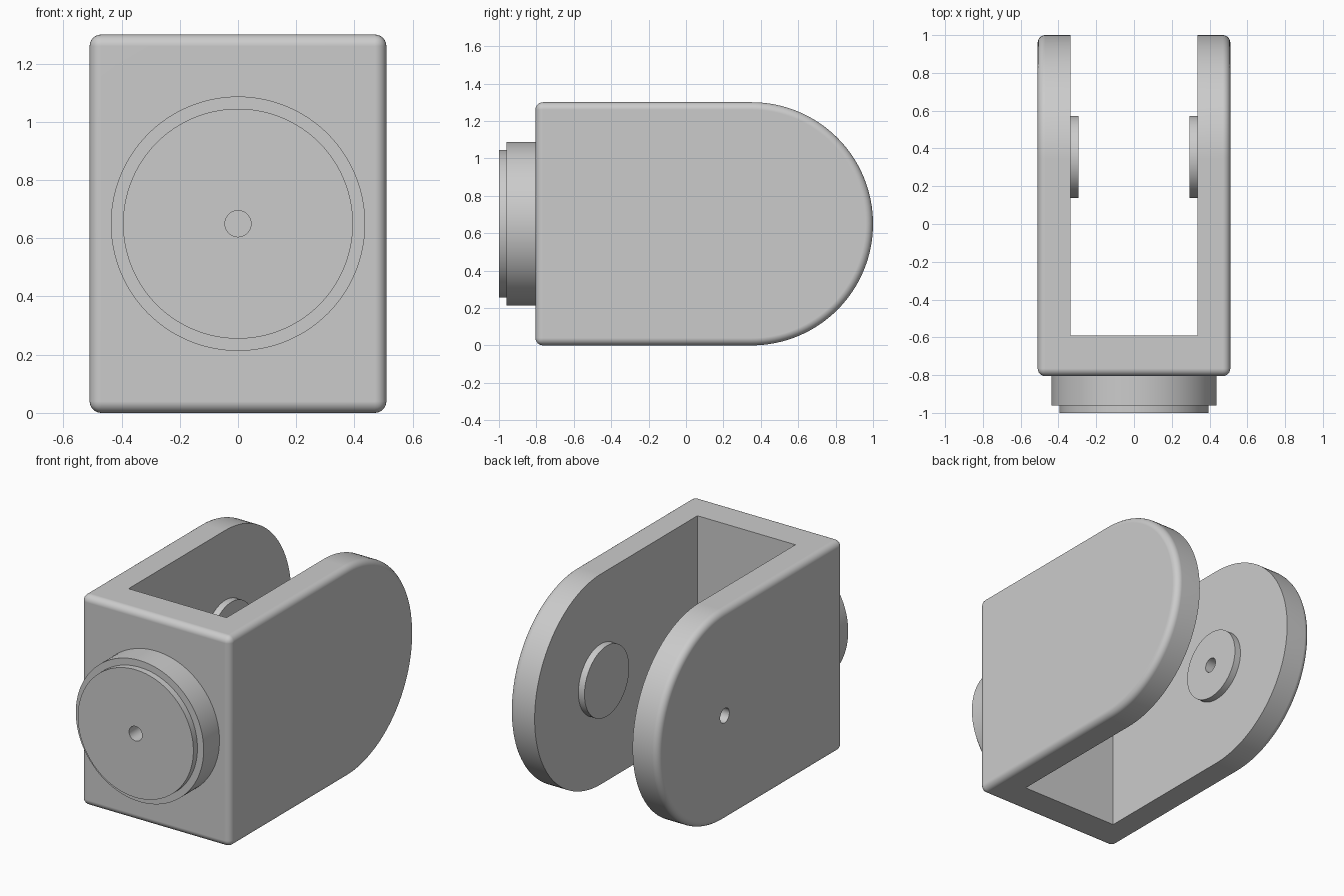
import bpy, bmesh
from math import pi, cos, sin, radians
from mathutils import Matrix

if "Cube" in bpy.data.objects:
    bpy.data.objects.remove(bpy.data.objects["Cube"], do_unlink=True)

grey = bpy.data.materials.new("plain grey")
grey.use_nodes = True
COLOUR = (0.6, 0.6, 0.6, 1)
grey.diffuse_color = COLOUR
grey.node_tree.nodes["Principled BSDF"].inputs["Base Color"].default_value = COLOUR

MID = 0.65          # height of the centre line, also the arm end radius
PIVOT = 0.35        # pivot position along y
HALF, INNER = 0.51, 0.335
BORE = 0.045


def finish(bm, name):
    bmesh.ops.recalc_face_normals(bm, faces=bm.faces)
    mesh = bpy.data.meshes.new(name)
    bm.to_mesh(mesh)
    bm.free()
    mesh.materials.append(grey)
    obj = bpy.data.objects.new(name, mesh)
    bpy.context.collection.objects.link(obj)
    return obj


def disc(name, axis, start, end, radius, centre, sides=96):
    """Cylinder along x or y from start to end."""
    bm = bmesh.new()
    rot = Matrix.Rotation(pi / 2, 4, 'Y' if axis == 'x' else 'X')
    half = (start + end) / 2
    loc = (half, centre, MID) if axis == 'x' else (centre, half, MID)
    bmesh.ops.create_cone(bm, cap_ends=True, segments=sides, radius1=radius,
                          radius2=radius, depth=abs(end - start),
                          matrix=Matrix.Translation(loc) @ rot)
    return finish(bm, name)


def activate(obj):
    bpy.ops.object.select_all(action='DESELECT')
    obj.select_set(True)
    bpy.context.view_layer.objects.active = obj


def apply(obj, kind, **settings):
    mod = obj.modifiers.new(kind.lower(), kind)
    for key, value in settings.items():
        setattr(mod, key, value)
    activate(obj)
    bpy.ops.object.modifier_apply(modifier=mod.name)


def cut(obj, cutter):
    apply(obj, 'BOOLEAN', operation='DIFFERENCE', solver='EXACT', object=cutter)


# Fork body: rounded side profile extruded across x, edges softened
STEPS = 64
profile = [(-0.805, 0), (-0.805, 2 * MID)]
profile += [(PIVOT + MID * sin(pi * i / STEPS), MID + MID * cos(pi * i / STEPS))
            for i in range(STEPS + 1)]
bm = bmesh.new()
face = bm.faces.new([bm.verts.new((-HALF, y, z)) for y, z in profile])
side = bmesh.ops.extrude_face_region(bm, geom=[face])["geom"]
bmesh.ops.translate(bm, vec=(2 * HALF, 0, 0),
                    verts=[v for v in side if isinstance(v, bmesh.types.BMVert)])
fork = finish(bm, "fork_body")
apply(fork, 'BEVEL', width=0.04, segments=6, limit_method='ANGLE',
      angle_limit=radians(40))

# Slot between the arms
bm = bmesh.new()
bmesh.ops.create_cube(bm, size=1, matrix=Matrix.Translation((0, 0.41, MID))
                      @ Matrix.Diagonal((2 * INNER, 2, 2, 1)))
slot = finish(bm, "slot_cutter")
cut(fork, slot)

# Stepped round flange on the front, and a pad inside each arm
flange = disc("front_flange", 'y', -0.96, -0.805, 0.437, 0, 128)
plate = disc("front_plate", 'y', -1.0, -0.96, 0.395, 0, 128)
pads = {s: disc(n, 'x', s * 0.293, s * INNER, 0.218, PIVOT + 0.005)
        for s, n in ((1, "left_pad"), (-1, "right_pad"))}

# Blind hole in the front, pivot hole through the right arm only
front_bore = disc("front_bore_cutter", 'y', -1.1, -0.75, BORE, 0, 48)
side_bore = disc("side_bore_cutter", 'x', -0.7, -0.2, BORE, PIVOT, 48)
for part in (fork, flange, plate):
    cut(part, front_bore)
for part in (fork, pads[-1]):
    cut(part, side_bore)
for helper in (slot, front_bore, side_bore):
    bpy.data.objects.remove(helper, do_unlink=True)

# Smooth curves with crisp edges and flat faces
for part in (fork, flange, plate, *pads.values()):
    activate(part)
    bpy.ops.object.shade_smooth_by_angle(angle=radians(30))
    part.modifiers.new("flat_faces", 'WEIGHTED_NORMAL').keep_sharp = True
